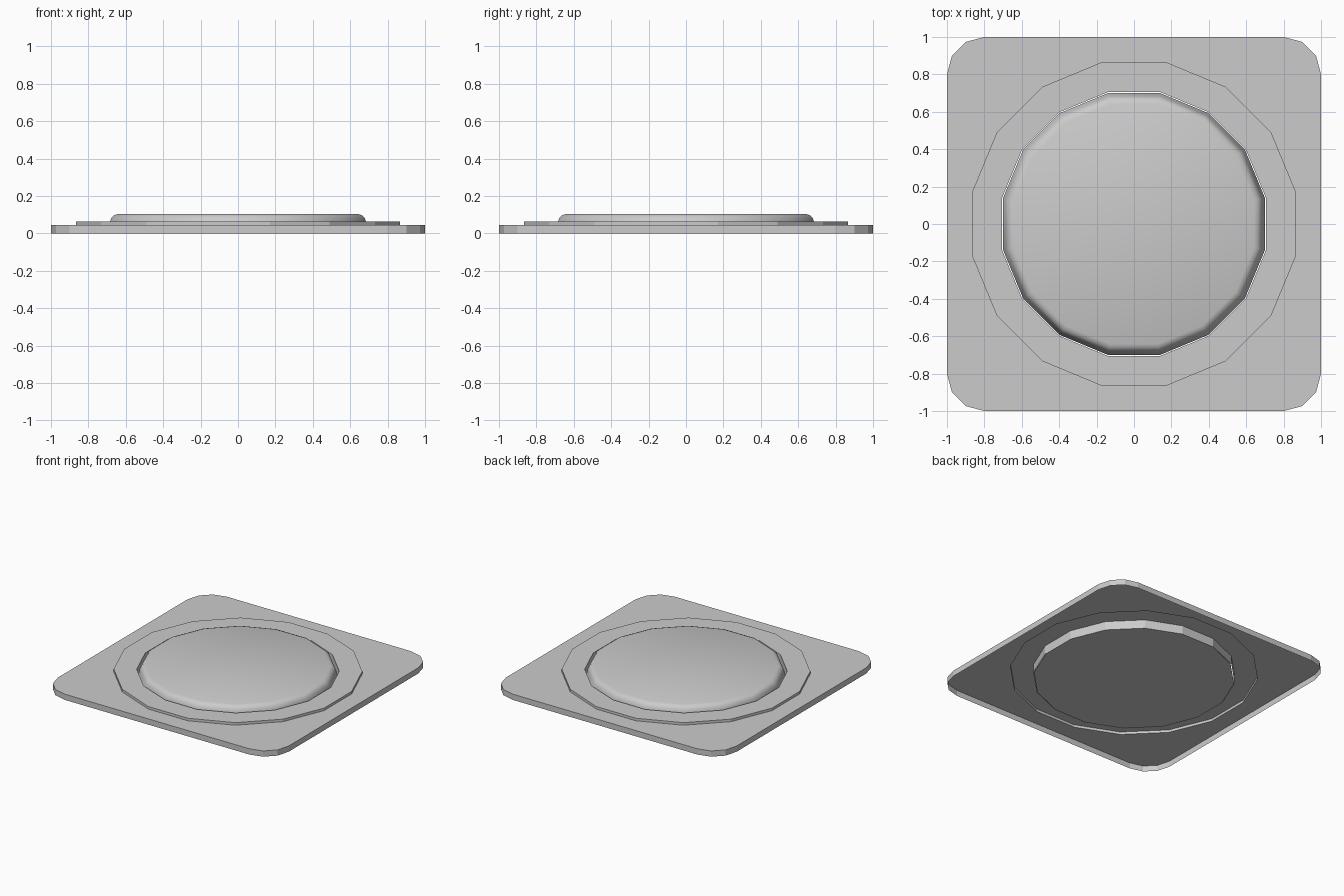
import bpy, bmesh
from math import pi, cos, sin

if "Cube" in bpy.data.objects:
    bpy.data.objects.remove(bpy.data.objects["Cube"])

SIDES = 16


def ring(bm, apothem, z):
    """16-sided loop with flats facing the axes."""
    r = apothem / cos(pi / SIDES)
    return [bm.verts.new((r * cos((i + 0.5) * 2 * pi / SIDES),
                          r * sin((i + 0.5) * 2 * pi / SIDES), z)) for i in range(SIDES)]


def rounded_square(bm, half, radius, z, steps=3):
    c = half - radius
    loop = []
    for k, (sx, sy) in enumerate([(1, 1), (-1, 1), (-1, -1), (1, -1)]):
        for i in range(steps + 1):
            a = (k + i / steps) * pi / 2
            loop.append(bm.verts.new((sx * c + radius * cos(a), sy * c + radius * sin(a), z)))
    return loop


def bridge(bm, lower, upper):
    """Quads between two loops of equal count."""
    n = len(lower)
    return [bm.faces.new((lower[i], lower[(i + 1) % n], upper[(i + 1) % n], upper[i]))
            for i in range(n)]


def loop_edges(bm, loop):
    return [bm.edges.get((loop[i], loop[(i + 1) % len(loop)])) for i in range(len(loop))]


def finish(bm, name):
    me = bpy.data.meshes.new(name)
    bm.to_mesh(me)
    bm.free()
    ob = bpy.data.objects.new(name, me)
    bpy.context.collection.objects.link(ob)
    return ob


# base plate: thin open-bottomed shell with raised collar and a well for the button
bm = bmesh.new()
rim_low = rounded_square(bm, 1.0, 0.2, 0.0)
rim_top = rounded_square(bm, 1.0, 0.2, 0.045)
bridge(bm, rim_low, rim_top)
collar = [ring(bm, a, z) for a, z in [(0.865, 0.045), (0.865, 0.065), (0.705, 0.065), (0.705, 0.0)]]
for a, b in zip(collar, collar[1:]):
    bridge(bm, a, b)
fill = bmesh.ops.triangle_fill(bm, use_beauty=True, use_dissolve=False, normal=(0, 0, 1),
                               edges=loop_edges(bm, rim_top) + loop_edges(bm, collar[0]))
bmesh.ops.recalc_face_normals(bm, faces=bm.faces)
top = [f for f in fill["geom"] if isinstance(f, bmesh.types.BMFace)]
if top[0].normal.z < 0:
    bmesh.ops.reverse_faces(bm, faces=bm.faces)
finish(bm, "base_plate")

# button: tapered disc with a softly rounded upper edge
bm = bmesh.new()
profile = [(0.70, 0.0), (0.684, 0.065), (0.677, 0.083), (0.663, 0.097), (0.642, 0.105)]
loops = [ring(bm, a, z) for a, z in profile]
sides = [f for a, b in zip(loops, loops[1:]) for f in bridge(bm, a, b)]
bm.faces.new(loops[-1])
bm.faces.new(loops[0][::-1])
bmesh.ops.recalc_face_normals(bm, faces=bm.faces)
button = finish(bm, "button")
bpy.context.view_layer.objects.active = button
button.select_set(True)
bpy.ops.object.shade_smooth_by_angle(angle=pi / 5)
